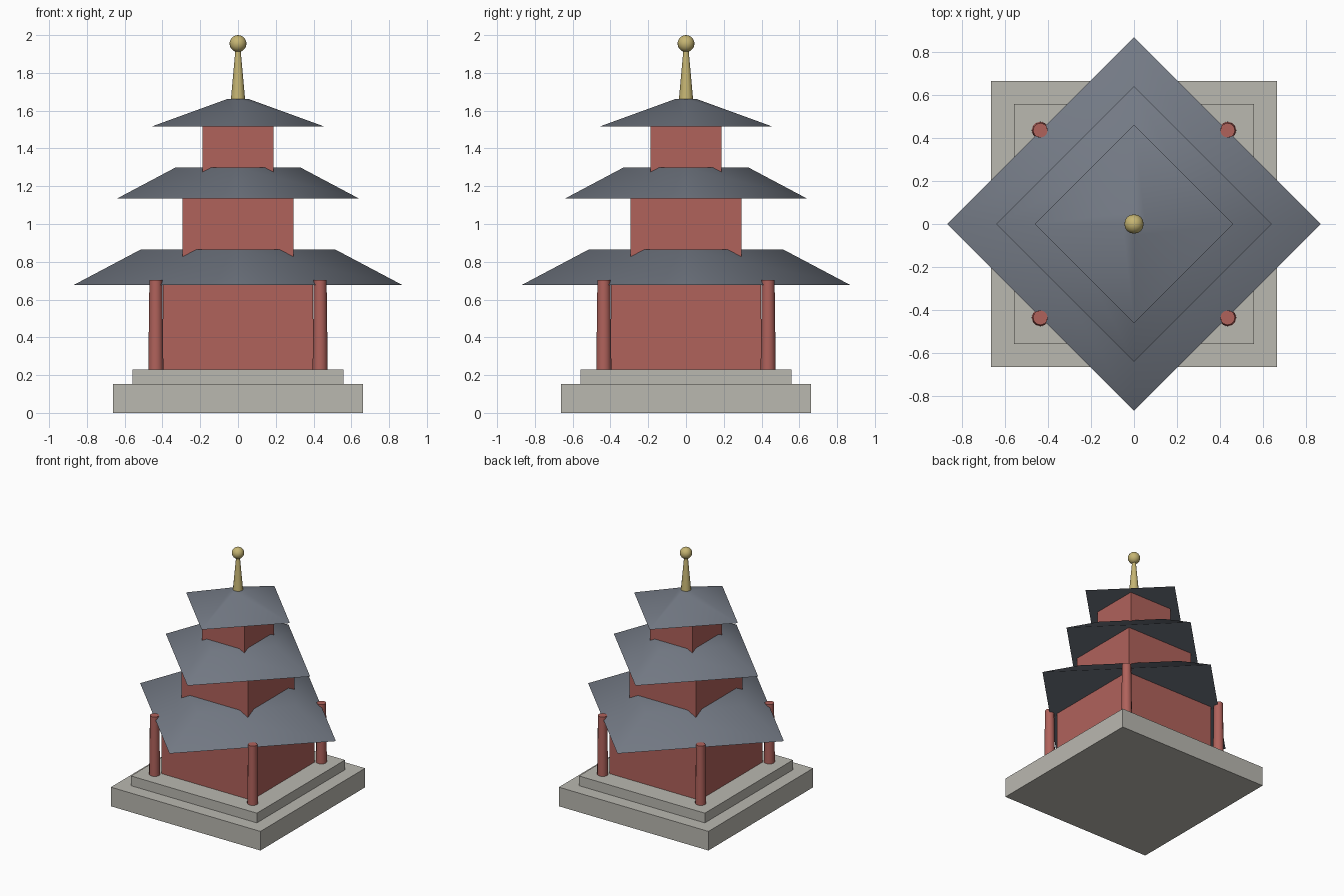
import bpy, math

if "Cube" in bpy.data.objects:
    bpy.data.objects.remove(bpy.data.objects["Cube"])


def material(name, rgb):
    m = bpy.data.materials.new(name)
    m.diffuse_color = (*rgb, 1)
    m.use_nodes = True
    m.node_tree.nodes["Principled BSDF"].inputs["Base Color"].default_value = m.diffuse_color
    return m


STONE = material("pale stone", (0.491, 0.479, 0.434))
RED = material("red timber", (0.434, 0.122, 0.105))
SLATE = material("slate roof", (0.174, 0.195, 0.235))
GOLD = material("gold", (0.56, 0.46, 0.17))


def finish(name, mat, angle=None):
    ob = bpy.context.object
    ob.name = name
    ob.data.materials.append(mat)
    if angle:
        bpy.ops.object.shade_smooth_by_angle(angle=math.radians(angle))
    return ob


def block(name, mat, half, z0, z1):
    bpy.ops.mesh.primitive_cube_add(size=1, location=(0, 0, (z0 + z1) / 2))
    ob = finish(name, mat)
    for v in ob.data.vertices:
        v.co.x *= 2 * half
        v.co.y *= 2 * half
        v.co.z *= z1 - z0


def cone(name, mat, sides, r0, r1, z0, z1, x=0, y=0, angle=60):
    bpy.ops.mesh.primitive_cone_add(vertices=sides, radius1=r0, radius2=r1,
                                    depth=z1 - z0, location=(x, y, (z0 + z1) / 2))
    finish(name, mat, angle)


# Stepped stone base
block("lower_plinth", STONE, 0.663, 0, 0.153)
block("upper_plinth", STONE, 0.558, 0.153, 0.231)

# Three storeys: wall half width, wall bottom, eave height, roof top, eave radius, roof top radius
storeys = [
    (0.398, 0.231, 0.678, 0.866, 0.868, 0.513),
    (0.294, 0.80, 1.135, 1.298, 0.64, 0.333),
    (0.189, 1.25, 1.515, 1.663, 0.46, 0.053),
]
for i, (half, z0, eave, top, r0, r1) in enumerate(storeys, 1):
    block(f"wall_{i}", RED, half, z0, eave + 0.005)
    # Four-sided roof with its corners on the x and y axes
    cone(f"roof_{i}", SLATE, 4, r0, r1, eave, top)

# Corner columns
for sx in (-1, 1):
    for sy in (-1, 1):
        side = ("left" if sx < 0 else "right")
        end = ("front" if sy < 0 else "back")
        cone(f"{end}_{side}_column", RED, 12, 0.040, 0.034, 0.231, 0.704,
             sx * 0.435, sy * 0.435, 40)

# Spire and ball on top
cone("spire", GOLD, 12, 0.038, 0.013, 1.655, 1.93, angle=40)
bpy.ops.mesh.primitive_uv_sphere_add(segments=16, ring_count=10, radius=0.045,
                                     location=(0, 0, 1.955))
finish("spire_ball", GOLD, 60)
